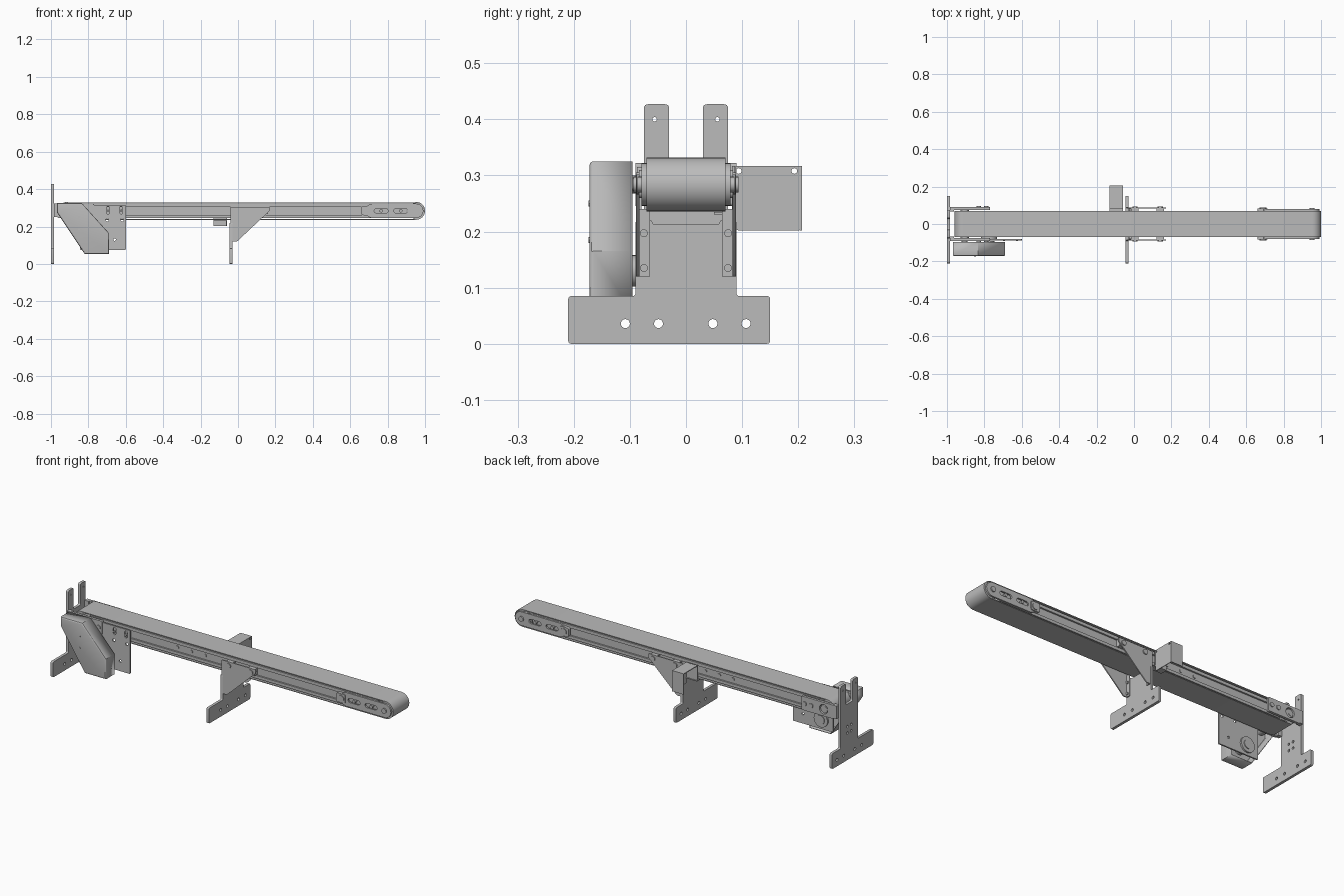
import bpy, bmesh, math
from mathutils import Matrix, Vector

if "Cube" in bpy.data.objects:
    bpy.data.objects.remove(bpy.data.objects["Cube"])

grey = bpy.data.materials.new("metal_grey")
grey.diffuse_color = (0.5, 0.5, 0.5, 1)
grey.use_nodes = True
grey.node_tree.nodes["Principled BSDF"].inputs["Base Color"].default_value = grey.diffuse_color
ZC = 0.284  # height of the roller axes


def finish(name, bm):
    bmesh.ops.recalc_face_normals(bm, faces=bm.faces)
    me = bpy.data.meshes.new(name)
    bm.to_mesh(me)
    bm.free()
    ob = bpy.data.objects.new(name, me)
    bpy.context.collection.objects.link(ob)
    me.materials.append(grey)
    bpy.context.view_layer.objects.active = ob
    ob.select_set(True)
    bpy.ops.object.shade_smooth_by_angle(angle=math.radians(30))
    ob.select_set(False)
    return ob


def rounded(pts, r):
    """Polygon with every corner rounded by about r."""
    out = []
    for i, p in enumerate(pts):
        p, a, b = Vector(p), Vector(pts[i - 1]), Vector(pts[(i + 1) % len(pts)])
        ra, rb = min(r, (a - p).length * .45), min(r, (b - p).length * .45)
        s, e = p + (a - p).normalized() * ra, p + (b - p).normalized() * rb
        for k in range(5):
            t = k / 4
            out.append(tuple(s * (1 - t) ** 2 + p * 2 * t * (1 - t) + e * t * t))
    return out


def rect(u0, v0, u1, v1):
    return [(u0, v0), (u1, v0), (u1, v1), (u0, v1)]


def circle(u, v, r, n=16):
    return [(u + r * math.cos(2 * math.pi * k / n), v + r * math.sin(2 * math.pi * k / n)) for k in range(n)]


def stadium(u0, u1, v, r, n=16):
    right = [(u1 + r * math.sin(math.pi * k / n), v - r * math.cos(math.pi * k / n)) for k in range(n + 1)]
    left = [(u0 - r * math.sin(math.pi * k / n), v + r * math.cos(math.pi * k / n)) for k in range(n + 1)]
    return right + left


def plate(name, plane, lo, hi, outline, holes=()):
    """Flat profile with holes, extruded from lo to hi across its plane."""
    cu = bpy.data.curves.new(name, 'CURVE')
    cu.dimensions, cu.fill_mode, cu.extrude = '2D', 'BOTH', (hi - lo) / 2
    for loop in [outline, *holes]:
        sp = cu.splines.new('POLY')
        sp.points.add(len(loop) - 1)
        for q, p in zip(sp.points, loop):
            q.co = (p[0], p[1], 0, 1)
        sp.use_cyclic_u = True
    tmp = bpy.data.objects.new(name + "_curve", cu)
    bpy.context.collection.objects.link(tmp)
    me = bpy.data.meshes.new_from_object(tmp.evaluated_get(bpy.context.evaluated_depsgraph_get()))
    bm = bmesh.new()
    bm.from_mesh(me)
    bpy.data.objects.remove(tmp)
    bpy.data.curves.remove(cu)
    bpy.data.meshes.remove(me)
    bmesh.ops.remove_doubles(bm, verts=bm.verts, dist=1e-5)
    m = (lo + hi) / 2
    for v in bm.verts:
        u, w, d = v.co
        v.co = (u, m - d, w) if plane == 'xz' else (m + d, u, w) if plane == 'yz' else (u, w, m + d)
    return finish(name, bm)


def cyl(name, axis, centre, r, length, n=16):
    bm = bmesh.new()
    rot = Matrix.Rotation(math.pi / 2, 4, 'X' if axis == 'y' else 'Y')
    bmesh.ops.create_cone(bm, cap_ends=True, segments=n, radius1=r, radius2=r, depth=length,
                          matrix=Matrix.Translation(centre) @ rot)
    return finish(name, bm)


# Belt loop, rollers and the slotted frame rail inside it
plate("belt", 'xz', -.07, .07, stadium(-.912, .952, ZC, .048), [stadium(-.912, .952, ZC, .044)])
for name, x in (("drive_roller", -.912), ("tail_roller", .952)):
    cyl(name, 'y', (x, 0, ZC), .0435, .138, 32)
    cyl(name + "_shaft", 'y', (x, 0, ZC), .014, .172)
rail = [(-.067, .246), (.067, .246), (.067, .262), (.058, .262), (.058, .305), (.067, .305), (.067, .322),
        (-.067, .322), (-.067, .305), (-.058, .305), (-.058, .262), (-.067, .262)]
plate("frame_rail", 'yz', -.86, .9, rail)

# Feet: the end stand has a fork, the middle stand is short
foot_holes = [circle(y, .036, .008) for y in (-.108, -.049, .048, .107)]
fork = [(-.21, 0), (.15, 0), (.15, .085), (.075, .085), (.075, .427), (.03, .427), (.03, .31),
        (-.03, .31), (-.03, .427), (-.075, .427), (-.075, .085), (-.21, .085)]
centre_holes = [circle(y, z, .007) for y in (-.016, .016) for z in (.15, .185)]
arm_holes = [circle(s * .056, .4, .004) for s in (-1, 1)]
plate("end_stand", 'yz', -1, -.985, rounded(fork, .008), foot_holes + centre_holes + arm_holes)
short = [(-.21, 0), (.15, 0), (.15, .085), (.09, .085), (.09, .22), (.06, .22), (.06, .213),
         (-.06, .213), (-.06, .22), (-.09, .22), (-.09, .085), (-.21, .085)]
plate("middle_stand", 'yz', -.045, -.03, rounded(short, .006), foot_holes)

for s, side in ((-1, "front"), (1, "back")):
    def sheet(name, a, b, outline, holes=()):
        lo, hi = sorted((s * a, s * b))
        return plate(f"{side}_{name}", 'xz', lo, hi, outline, holes)

    def bolt(name, x, z, r, a, b):
        cyl(f"{side}_{name}", 'y', (x, s * (a + b) / 2, z), r, b - a)

    # Triangular bracket with a bent flange bolted to the middle stand
    tri = [(-.04, .12), (-.005, .12), (.17, .285), (.17, .305), (-.04, .305)]
    sheet("triangle_bracket", .083, .089, rounded(tri, .006))
    y0, y1 = sorted((s * .064, s * .089))
    plate(f"{side}_bracket_flange", 'yz', -.03, -.024, rect(y0, .12, y1, .24))
    for z in (.135, .197):
        cyl(f"{side}_flange_bolt", 'x', (-.021, s * .075, z), .007, .008)
    for x in (.005, .14):
        sheet("bracket_spacer", .058, .083, rect(x - .02, .266, x + .02, .302))
        bolt("bracket_bolt", x, ZC, .014, .086, .094)

    # Tail tension plate with slots, nuts and clamp disc
    slots = [stadium(x - .025, x + .025, ZC, .012, 8) for x in (.765, .87)]
    sheet("tail_plate", .07, .079, stadium(.72, .953, ZC, .038), slots + [circle(.953, ZC, .013)])
    for x in (.765, .87):
        bolt("slot_bolt", x, ZC, .009, .066, .08)
    sheet("tail_clamp", .067, .084, rounded(rect(.66, .26, .715, .31), .012))
    bolt("tail_clamp_bolt", .69, ZC, .018, .08, .088)

    # Drive bearing plate, joined to the end stand by a tab
    sheet("bearing_plate", .076, .09, rounded(rect(-.965, .246, -.77, .322), .006), [circle(-.905, ZC, .026, 24)])
    bolt("bearing", -.905, ZC, .022, .068, .084)
    for x in (-.83, -.79):
        bolt("bearing_bolt", x, ZC, .012, .085, .095)
    sheet("end_tab", .066, .09, rect(-.985, .25, -.962, .322))
    # Bolts in the rail slot
    for x in (-.33, -.245, -.16):
        bolt("rail_bolt", x, ZC, .009, .056, .062)

# Motor mounting plate with adjusting slots and flange boss
slots = [[(x + a, z) for z, a in [(p[0], p[1]) for p in stadium(.275, .3, 0, .008, 8)]] for x in (-.695, -.625)]
holes = [circle(x, .235, .008) for x in (-.7, -.62)] + [circle(-.66, .13, .007)]
plate("motor_plate", 'xz', -.087, -.079, rounded(rect(-.845, .075, -.6, .315), .005), slots + holes)
plate("motor_flange", 'xz', -.079, -.07, circle(-.775, .13, .042, 32), [circle(-.775, .13, .012)])
cyl("motor_hub", 'y', (-.775, -.073, .13), .025, .014, 24)
for x in (-.695, -.625):
    cyl("motor_plate_bolt", 'y', (x, -.085, .285), .006, .012)

# Drive pulleys and shaft inside the cover
cyl("drive_pulley", 'y', (-.905, -.115, ZC), .028, .04, 24)
cyl("motor_pulley", 'y', (-.775, -.115, .13), .028, .05, 24)
cyl("drive_shaft", 'y', (-.905, -.09, ZC), .016, .04)

# Belt cover: hollow shell open towards the frame
outline = [(-.968, .325), (-.835, .325), (-.69, .165), (-.69, .053), (-.82, .053), (-.968, .275)]
bm = bmesh.new()
front = [bm.verts.new((x, -.172, z)) for x, z in outline]
back = [bm.verts.new((x, -.095, z)) for x, z in outline]
face = bm.faces.new(front)
for i in range(len(outline)):
    j = (i + 1) % len(outline)
    bm.faces.new((front[i], front[j], back[j], back[i]))
bmesh.ops.bevel(bm, geom=list(face.edges), offset=.007, segments=3, profile=.5, affect='EDGES')
cover = finish("belt_cover", bm)
shell = cover.modifiers.new("sheet", 'SOLIDIFY')
shell.thickness, shell.offset = .004, -1
for x, z in ((-.85, .25), (-.85, .185)):
    cyl("cover_screw", 'y', (x, -.172, z), .005, .004, 12)

# Folded control box on the back, open on one side
plate("box_side", 'yz', -.064, -.06, rounded(rect(.088, .202, .207, .317), .007),
      [circle(y, .308, .005) for y in (.094, .193)])
plate("box_top", 'xy', .313, .317, rect(-.13, .088, -.06, .207))
plate("box_back", 'xz', .203, .207, rect(-.13, .202, -.06, .317))
plate("box_front", 'xz', .082, .087, rect(-.13, .23, -.06, .317))
plate("box_bracket", 'xy', .23, .235, rect(-.13, .05, -.06, .09))
